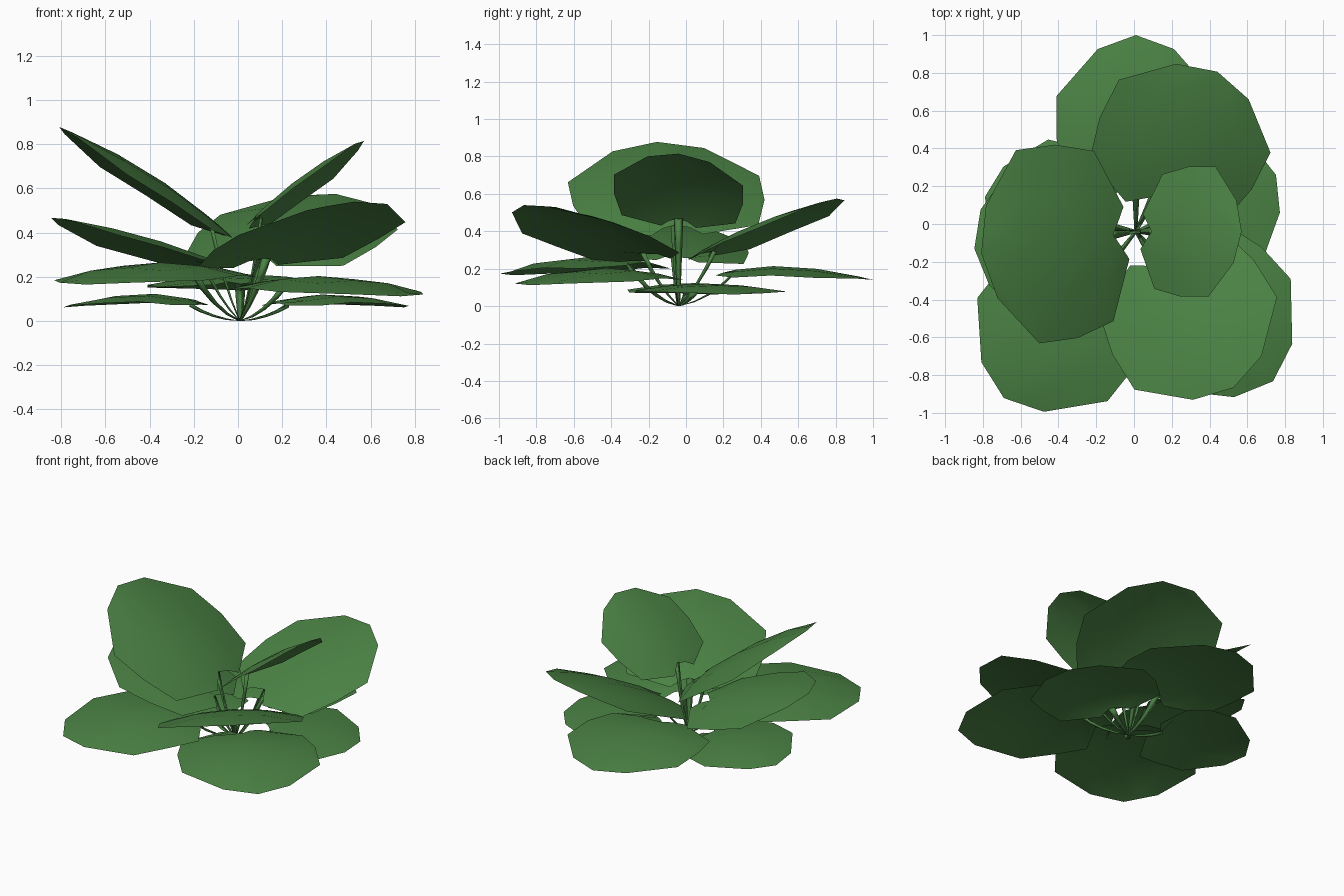
import bpy, bmesh, math
from mathutils import Vector

if "Cube" in bpy.data.objects:
    bpy.data.objects.remove(bpy.data.objects["Cube"])

green = bpy.data.materials.new("leaf_green")
green.diffuse_color = (0.07, 0.225, 0.058, 1)
green.use_nodes = True
green.node_tree.nodes["Principled BSDF"].inputs["Base Color"].default_value = green.diffuse_color

ROOT = Vector((0.01, -0.04, 0.0))

# leaf outline: fraction along midrib at edge, at midrib, half-width factor
ROWS = [(-0.07, 0.05, 0.27), (0.07, 0.10, 0.88), (0.36, 0.38, 1.0),
        (0.65, 0.67, 1.0), (0.925, 0.93, 0.48)]
COLS = [-1, -0.5, 0, 0.5, 1]

# name, heading, half width, edge droop, roll (lift of left edge),
# midrib (base, middle, tip) as (radius, height)
LEAVES = [
    ("low_back", 90, 0.42, 0.05, 0, (0.24, 0.18), (0.60, 0.212), (1.04, 0.14)),
    ("low_right", 22, 0.40, 0.035, 0, (0.20, 0.085), (0.47, 0.12), (0.80, 0.062)),
    ("low_left", 167, 0.37, 0.035, 0, (0.20, 0.088), (0.47, 0.123), (0.82, 0.062)),
    ("low_front_right", -47.5, 0.435, 0.055, 0, (0.26, 0.17), (0.62, 0.2), (1.075, 0.112)),
    ("low_front_left", 231.6, 0.44, 0.06, 0, (0.30, 0.235), (0.68, 0.26), (1.125, 0.165)),
    ("mid_back", 63, 0.445, 0.06, 0.035, (0.17, 0.29), (0.55, 0.465), (0.95, 0.575)),
    ("mid_front", -58, 0.45, 0.065, 0.03, (0.18, 0.28), (0.56, 0.445), (0.975, 0.54)),
    ("mid_left", 186, 0.42, 0.055, 0.025, (0.12, 0.265), (0.48, 0.39), (0.86, 0.467)),
    ("high_left", 188, 0.515, 0.075, -0.02, (0.09, 0.425), (0.43, 0.68), (0.827, 0.878)),
    ("high_right", 0, 0.345, 0.05, -0.035, (0.06, 0.46), (0.30, 0.665), (0.56, 0.815)),
]


def finish(name, bm):
    me = bpy.data.meshes.new(name)
    bm.to_mesh(me)
    bm.free()
    me.materials.append(green)
    for p in me.polygons:
        p.use_smooth = True
    bpy.context.scene.collection.objects.link(bpy.data.objects.new(name, me))


def build(name, deg, half, droop, roll, base, mid, tip):
    a = math.radians(deg)
    out = Vector((math.cos(a), math.sin(a), 0))
    side = Vector((-out.y, out.x, 0))
    up = Vector((0, 0, 1))
    b, m, t = (Vector(p) for p in (base, mid, tip))

    def rib(f):   # arching midrib through three points
        return b * (2 * (f - 0.5) * (f - 1)) + m * (4 * f * (1 - f)) + t * (2 * f * (f - 0.5))

    def place(p, across=0.0):
        return ROOT + out * p.x + up * p.y + side * across

    # blade: rounded heart, domed across its width
    bm = bmesh.new()
    grid = []
    for fe, fm, w in ROWS:
        row = []
        for c in COLS:
            f = fm + (fe - fm) * abs(c)
            d = rib(f + 0.01) - rib(f - 0.01)
            n = Vector((-d.y, d.x)).normalized()
            p = rib(f) + n * (roll * c * w - droop * (c * w) ** 2)
            row.append(bm.verts.new(place(p, c * w * half)))
        grid.append(row)
    grid[0][2].co.z -= 0.02          # dip where the stalk joins
    for r0, r1 in zip(grid, grid[1:]):
        for i in range(4):
            bm.faces.new((r0[i + 1], r0[i], r1[i], r1[i + 1]))
    end = bm.verts.new(place(t))
    for i in range(4):
        bm.faces.new((grid[-1][i + 1], grid[-1][i], end))
    bmesh.ops.recalc_face_normals(bm, faces=bm.faces)
    if sum(f.normal.z for f in bm.faces) < 0:
        bmesh.ops.reverse_faces(bm, faces=bm.faces)
    finish(name + "_leaf", bm)

    # stalk: three-sided tube widening towards the blade
    bm = bmesh.new()
    top = rib(0.06) - Vector((0, 0.02))
    ctrl = Vector((top.x * 0.6, top.y * (0.25 if top.y < 0.25 else 0.4)))
    rings = []
    for k in range(5):
        s = k / 4
        p = ctrl * (2 * s * (1 - s)) + top * s * s
        w = 0.008 + 0.017 * s
        d = ctrl * (1 - s) + (top - ctrl) * s
        n = Vector((-d.y, d.x)).normalized()
        q = p - n * w * 0.6
        q.y = max(q.y, 0)
        rings.append([bm.verts.new(place(p, w)), bm.verts.new(place(p, -w)),
                      bm.verts.new(place(q))])
    for q0, q1 in zip(rings, rings[1:]):
        for i in range(3):
            j = (i + 1) % 3
            bm.faces.new((q0[i], q0[j], q1[j], q1[i]))
    bm.faces.new(rings[0])
    bm.faces.new(rings[-1])
    bmesh.ops.recalc_face_normals(bm, faces=bm.faces)
    finish(name + "_stalk", bm)


for leaf in LEAVES:
    build(*leaf)
